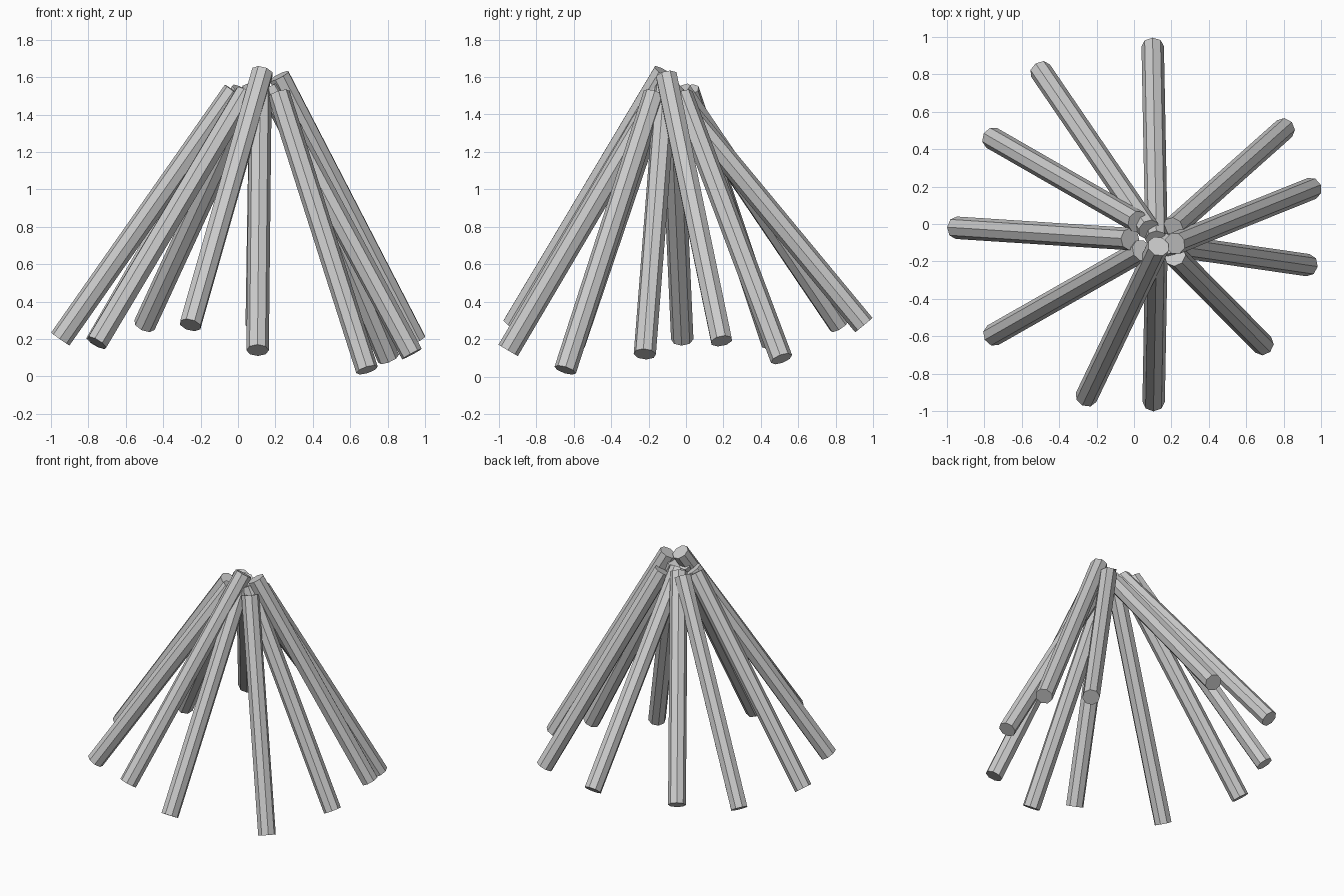
import bpy
from mathutils import Vector

RADIUS = 0.06
SIDES = 8
LENGTH = 1.62

# foot point and head point of each leaning pole
POLES = [
    ((0.10, 0.95, 0.275), (0.12, -0.08, 1.52)),
    ((-0.50, 0.82, 0.275), (0.08, -0.03, 1.53)),
    ((-0.76, 0.46, 0.18), (0.015, 0.015, 1.52)),
    ((-0.95, -0.02, 0.20), (-0.025, -0.08, 1.52)),
    ((-0.755, -0.595, 0.18), (0.045, -0.14, 1.52)),
    ((-0.255, -0.925, 0.275), (0.13, -0.12, 1.625)),
    ((0.105, -0.95, 0.14), (0.12, -0.13, 1.53)),
    ((0.69, -0.645, 0.035), (0.22, -0.17, 1.505)),
    ((0.93, -0.22, 0.12), (0.17, -0.11, 1.53)),
    ((0.95, 0.19, 0.19), (0.23, -0.10, 1.585)),
    ((0.805, 0.51, 0.095), (0.21, -0.02, 1.50)),
]


def add_pole(name, foot, head):
    foot, head = Vector(foot), Vector(head)
    axis = (head - foot).normalized()
    bpy.ops.mesh.primitive_cylinder_add(
        vertices=SIDES, radius=RADIUS, depth=LENGTH,
        location=foot + axis * LENGTH / 2,
        rotation=axis.to_track_quat('Z', 'Y').to_euler())
    bpy.context.object.name = name


# tipi of poles leaning together at the top
for i, (foot, head) in enumerate(POLES, 1):
    add_pole(f"leaning_pole_{i}", foot, head)
